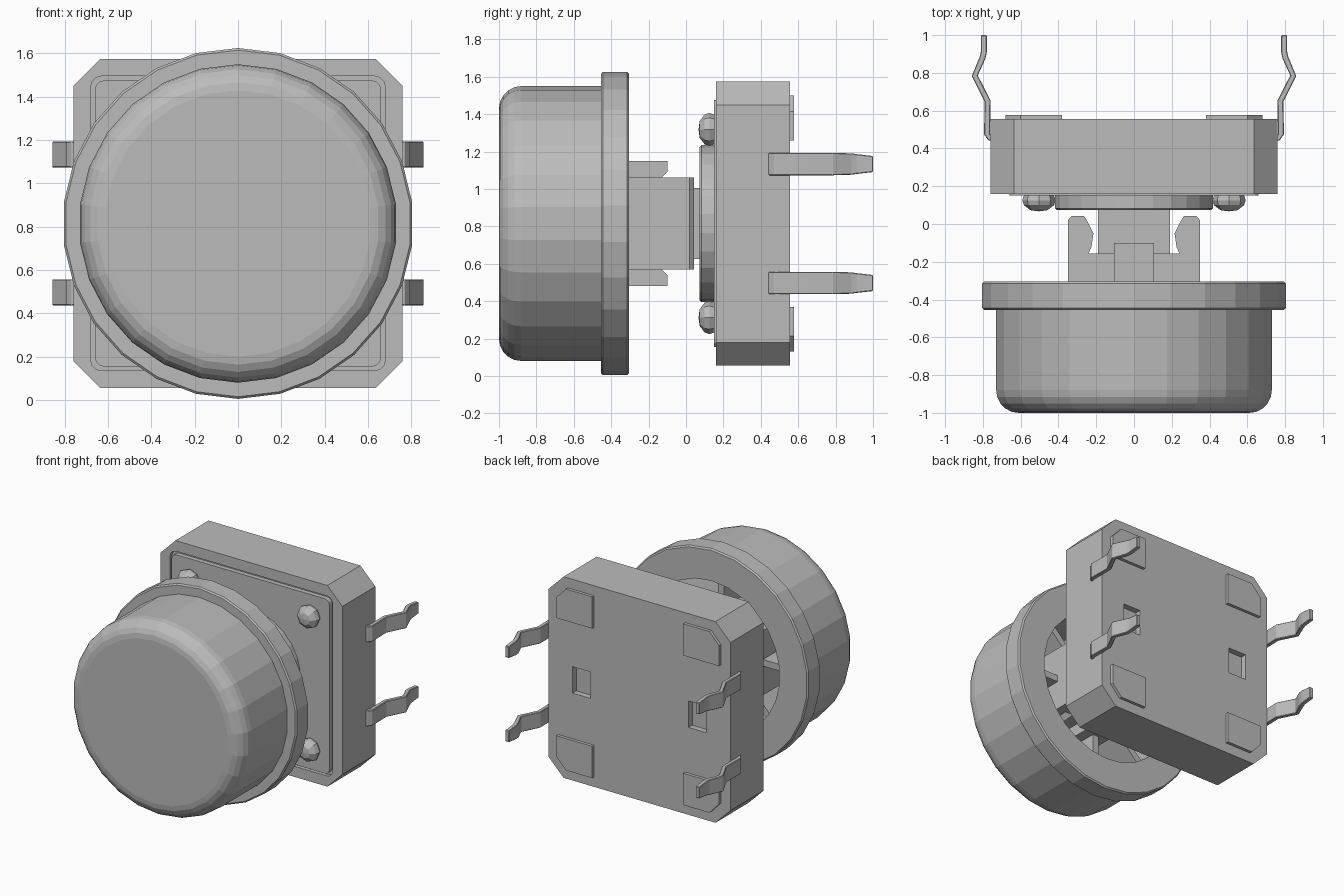
import bpy, bmesh, math
from mathutils import Vector

if "Cube" in bpy.data.objects:
    bpy.data.objects.remove(bpy.data.objects["Cube"], do_unlink=True)

CZ = 0.815  # height of the main axis

grey = bpy.data.materials.new("plain grey")
grey.use_nodes = True
GREY = (0.5, 0.5, 0.5, 1)
grey.diffuse_color = GREY
grey.node_tree.nodes["Principled BSDF"].inputs["Base Color"].default_value = GREY


def finish(name, bm, bevel=0):
    bmesh.ops.recalc_face_normals(bm, faces=bm.faces)
    mesh = bpy.data.meshes.new(name)
    bm.to_mesh(mesh)
    bm.free()
    mesh.materials.append(grey)
    ob = bpy.data.objects.new(name, mesh)
    bpy.context.collection.objects.link(ob)
    if bevel:
        mod = ob.modifiers.new("edge", 'BEVEL')
        mod.width = bevel
        mod.segments = 1
    return ob


def lathe(name, profile, sides, x=0, z=CZ):
    """Spin (radius, y) points about an axis parallel to y."""
    bm = bmesh.new()
    rings = []
    for r, y in profile:
        if r == 0:
            rings.append([bm.verts.new((x, y, z))] * sides)
        else:
            turn = [math.tau * i / sides for i in range(sides)]
            rings.append([bm.verts.new((x + r * math.sin(a), y, z + r * math.cos(a))) for a in turn])
    for a, b in zip(rings, rings[1:]):
        for i in range(sides):
            j = (i + 1) % sides
            loop = list(dict.fromkeys((a[i], a[j], b[j], b[i])))
            bm.faces.new(loop)
    return finish(name, bm)


def extrude(name, pts, lo, hi, axis='y', bevel=0):
    """Prism: outline is (x, z) for axis y, (x, y) for axis z, (y, z) for axis x."""
    place = {'y': lambda u, v, w: (u, w, v + CZ),
             'z': lambda u, v, w: (u, v, w + CZ),
             'x': lambda u, v, w: (w, u, v + CZ)}[axis]
    bm = bmesh.new()
    a = [bm.verts.new(place(u, v, lo)) for u, v in pts]
    b = [bm.verts.new(place(u, v, hi)) for u, v in pts]
    bm.faces.new(a)
    bm.faces.new(b[::-1])
    for i in range(len(pts)):
        j = (i + 1) % len(pts)
        bm.faces.new((a[i], a[j], b[j], b[i]))
    return finish(name, bm, bevel)


def rect(x0, x1, z0, z1):
    return [(x0, z0), (x1, z0), (x1, z1), (x0, z1)]


def round_square(h, r, steps):
    pts = []
    for k, (sx, sz) in enumerate([(1, 1), (-1, 1), (-1, -1), (1, -1)]):
        for i in range(steps + 1):
            a = (k + i / steps) * math.pi / 2
            pts.append((sx * (h - r) + r * math.cos(a), sz * (h - r) + r * math.sin(a)))
    return pts


# Hollow round cap with a rounded front edge and a rear flange
R = 0.12
arc = [(0.615 + R * math.sin(t), -0.88 - R * math.cos(t))
       for t in [i * math.pi / 10 for i in range(6)]]
lathe("cap", [(0, -1)] + arc + [
    (0.735, -0.455), (0.8, -0.455), (0.81, -0.445), (0.81, -0.315), (0.8, -0.305),
    (0.57, -0.305), (0.57, -0.86), (0, -0.86)], 26)

# Stiffening ribs inside the cap
for k in range(8):
    rib = extrude("cap_rib", rect(0.24, 0.6, -0.025, 0.025), -0.87, -0.42)
    a = k * math.pi / 4
    for v in rib.data.vertices:
        x, z = v.co.x, v.co.z - CZ
        v.co.x = x * math.cos(a) - z * math.sin(a)
        v.co.z = CZ + x * math.sin(a) + z * math.cos(a)

# Clips that grip the plunger: long ones at the sides, short ones above and below
long_clip = [(0.35, -0.87), (0.35, 0.02), (0.33, 0.042), (0.265, 0.042), (0.25, 0.02),
             (0.215, -0.05), (0.225, -0.12), (0.24, -0.155), (0.24, -0.87)]
short_clip = [(-0.87, 0.335), (-0.1, 0.335), (-0.1, 0.275), (-0.13, 0.245), (-0.87, 0.245)]
for s, side, level in ((1, "left", "upper"), (-1, "right", "lower")):
    extrude(side + "_clip", [(s * x, y) for x, y in long_clip], -0.245, 0.245, 'z')
    extrude(level + "_clip", [(y, s * z) for y, z in short_clip], -0.107, 0.107, 'x')

# Square plunger with a wider head
extrude("plunger_head", rect(-0.24, 0.24, -0.24, 0.24), -0.87, -0.155)
extrude("plunger_stem", rect(-0.19, 0.19, -0.19, 0.19), -0.2, 0.2)

# Switch body with chamfered corners, a front recess and two rear pockets
body = extrude("switch_body", round_square(0.76, 0.125, 1), 0.16, 0.555)
cutters = [extrude("recess_cutter", round_square(0.68, 0.05, 3), 0.1, 0.185)]
for s in (-1, 1):
    cutters.append(extrude("pocket_cutter", rect(s * 0.485 - 0.075, s * 0.485 + 0.075, -0.1, 0.1),
                           0.51, 0.6))
bpy.context.view_layer.objects.active = body
for c in cutters:
    mod = body.modifiers.new("cut", 'BOOLEAN')
    mod.operation = 'DIFFERENCE'
    mod.solver = 'EXACT'
    mod.object = c
    bpy.ops.object.modifier_apply(modifier=mod.name)
    bpy.data.objects.remove(c, do_unlink=True)

extrude("front_plate", round_square(0.66, 0.04, 3), 0.15, 0.2)
lathe("collar", [(0, 0.073), (0.41, 0.073), (0.42, 0.083), (0.42, 0.16), (0, 0.16)], 26)

# Domed rivets on the plate and stand-off pads on the back
pad = [(0.38, 0.445), (0.68, 0.445), (0.68, 0.6), (0.6, 0.685), (0.38, 0.685)]
for sx in (-1, 1):
    for sz in (-1, 1):
        lathe("rivet", [(0, 0.067), (0.045, 0.073), (0.08, 0.1), (0.088, 0.125),
                        (0.078, 0.155), (0, 0.155)], 8, sx * 0.503, CZ + sz * 0.503)
        extrude("rear_pad", [(sx * x, sz * z) for x, z in pad], 0.54, 0.578)

# Kinked terminal pins: (x, y, half width) along the centre line
path = [(0.72, 0.457, 0.06), (0.765, 0.457, 0.06), (0.778, 0.475, 0.06), (0.775, 0.65, 0.06),
        (0.843, 0.785, 0.06), (0.802, 0.88, 0.057), (0.795, 0.91, 0.053), (0.795, 1.0, 0.043)]


def pin(name, s, z):
    bm = bmesh.new()
    sections = []
    for i, (x, y, w) in enumerate(path):
        before, after = path[max(i - 1, 0)], path[min(i + 1, len(path) - 1)]
        d = Vector((after[0] - before[0], after[1] - before[1])).normalized()
        n = Vector((d.y, -d.x)) * 0.016
        sections.append([bm.verts.new((s * (x + k * n.x), y + k * n.y, z + m * w))
                         for k, m in ((1, 1), (1, -1), (-1, -1), (-1, 1))])
    for a, b in zip(sections, sections[1:]):
        for i in range(4):
            j = (i + 1) % 4
            bm.faces.new((a[i], a[j], b[j], b[i]))
    bm.faces.new(sections[0])
    bm.faces.new(sections[-1][::-1])
    finish(name, bm, 0.006)


for s, side in ((1, "left"), (-1, "right")):
    for sz, level in ((1, "upper"), (-1, "lower")):
        pin(level + "_" + side + "_pin", s, CZ + sz * 0.318)
